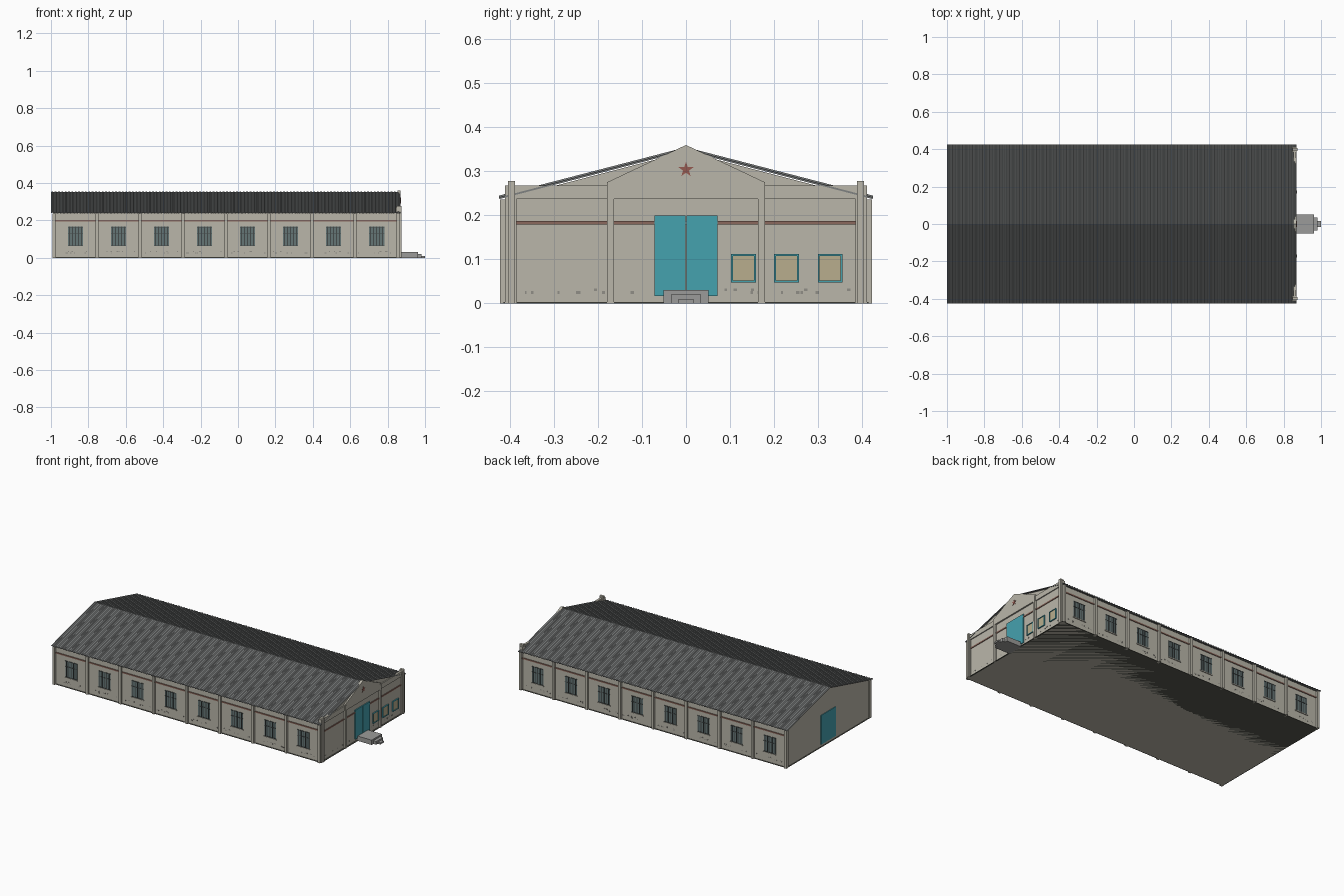
import bpy, math, random

if "Cube" in bpy.data.objects:
    bpy.data.objects.remove(bpy.data.objects["Cube"])
random.seed(4)


def mat(name, r, g, b):
    m = bpy.data.materials.new(name)
    m.diffuse_color = (r, g, b, 1)
    m.use_nodes = True
    m.node_tree.nodes["Principled BSDF"].inputs["Base Color"].default_value = m.diffuse_color
    return m


PLASTER = mat("plaster", 0.49, 0.47, 0.40)
ROOF = mat("roof_grey", 0.21, 0.22, 0.22)
TEAL = mat("teal_paint", 0.06, 0.36, 0.43)
TAN = mat("tan_board", 0.48, 0.42, 0.27)
BROWN = mat("brown_stripe", 0.26, 0.14, 0.11)
GLASS = mat("dark_glass", 0.13, 0.18, 0.18)
BAR = mat("window_bar", 0.06, 0.07, 0.07)
BRICK = mat("bare_patch", 0.28, 0.27, 0.24)
STONE = mat("step_stone", 0.33, 0.33, 0.32)


def mesh(name, verts, faces, m):
    me = bpy.data.meshes.new(name)
    me.from_pydata(verts, [], faces)
    me.materials.append(m)
    ob = bpy.data.objects.new(name, me)
    bpy.context.collection.objects.link(ob)
    return ob


def boxes(name, ranges, m):
    """One object from many boxes, each (x0, x1, y0, y1, z0, z1)."""
    v, f = [], []
    for x0, x1, y0, y1, z0, z1 in ranges:
        y0, y1 = min(y0, y1), max(y0, y1)
        n = len(v)
        for z in (z0, z1):
            v += [(x0, y0, z), (x1, y0, z), (x1, y1, z), (x0, y1, z)]
        quads = [(0, 3, 2, 1), (4, 5, 6, 7), (0, 1, 5, 4),
                 (1, 2, 6, 5), (2, 3, 7, 6), (3, 0, 4, 7)]
        f += [tuple(n + i for i in q) for q in quads]
    return mesh(name, v, f, m)


def prism(name, pts, x0, x1, m):
    """Counter-clockwise y,z outline extruded along x."""
    n = len(pts)
    v = [(x, y, z) for x in (x0, x1) for y, z in pts]
    f = [tuple(range(n))[::-1], tuple(range(n, 2 * n))]
    f += [(i, (i + 1) % n, n + (i + 1) % n, n + i) for i in range(n)]
    return mesh(name, v, f, m)


W = 0.41        # half width of the hall
X0, X1 = -0.985, 0.86
BAY = 0.23

# Main hall with gabled ends
prism("hall_walls", [(-W, 0), (W, 0), (W, 0.238), (0, 0.345), (-W, 0.238)], X0, X1, PLASTER)

# Corrugated roof sheet running over the ridge
waves = 104
step = 1.868 / (waves * 4)
verts, faces = [], []
for i in range(waves * 4 + 1):
    x = -1 + i * step
    h = 0.004 if i % 4 in (1, 2) else 0.0
    verts += [(x, -0.425, 0.241 + h), (x, 0, 0.351 + h), (x, 0.425, 0.241 + h)]
    if i:
        a, b = 3 * i - 3, 3 * i
        faces += [(a, b, b + 1, a + 1), (a + 1, b + 1, b + 2, a + 2)]
roof = mesh("corrugated_roof", verts, faces, ROOF)
sol = roof.modifiers.new("thickness", "SOLIDIFY")
sol.thickness = 0.004
sol.offset = -1

# Long sides: pilasters, stripe, windows, worn patches
pil, stripe, glass, bars, sills, worn = [], [], [], [], [], []
for s in (-1, 1):
    stripe.append((X0, X1, s * (W - 0.004), s * (W + 0.004), 0.194, 0.202))
    for i in range(9):
        c = -0.984 + i * BAY
        pil.append((c - 0.008, c + 0.008, s * (W - 0.01), s * 0.423, 0, 0.236))
    for i in range(8):
        c = -0.869 + i * BAY
        glass.append((c - 0.041, c + 0.041, s * (W - 0.004), s * (W + 0.001), 0.064, 0.166))
        for k in range(5):
            bx = c - 0.032 + k * 0.016
            bars.append((bx - 0.002, bx + 0.002, s * W, s * (W + 0.003), 0.064, 0.166))
        for z in (0.065, 0.13, 0.164):
            bars.append((c - 0.041, c + 0.041, s * W, s * (W + 0.003), z - 0.0015, z + 0.0015))
        sills.append((c - 0.044, c + 0.044, s * (W - 0.004), s * (W + 0.005), 0.058, 0.063))
        for k in range(8):
            px = c + random.uniform(-0.1, 0.095)
            z = random.choice((0.023, 0.03))
            worn.append((px, px + random.uniform(0.004, 0.009), s * (W - 0.003),
                         s * (W + 0.001), z, z + 0.006))
boxes("side_pilasters", pil, PLASTER)
boxes("side_stripes", stripe, BROWN)
boxes("side_window_glass", glass, GLASS)
boxes("side_window_bars", bars, BAR)
boxes("side_window_sills", sills, PLASTER)

# Facade at the +x end: raised upper bands, pediment, pilasters, corner posts
band, posts = [], []
for s in (-1, 1):
    band.append((0.852, 0.866, s * 0.17, s * 0.395, 0.237, 0.268))
    posts += [(0.848, 0.873, s * 0.389, s * 0.405, 0, 0.278),
              (0.845, 0.868, s * 0.385, s * 0.411, 0, 0.268),
              (0.85, 0.871, s * 0.164, s * 0.18, 0, 0.27)]
boxes("facade_upper_bands", band, PLASTER)
boxes("facade_posts", posts, PLASTER)
prism("facade_pediment", [(-0.18, 0.237), (0.18, 0.237), (0.18, 0.275), (0, 0.36), (-0.18, 0.275)],
      0.852, 0.869, PLASTER)
boxes("facade_stripe", [(0.85, 0.864, a, b, 0.179, 0.187)
                        for a, b in ((-0.389, -0.18), (-0.164, 0.164), (0.18, 0.389))], BROWN)

# Five-pointed star on the pediment
star = []
for k in range(10):
    r = 0.018 if k % 2 == 0 else 0.007
    a = math.pi / 2 + k * math.pi / 5
    star.append((r * math.cos(a), 0.304 + r * math.sin(a)))
prism("pediment_star", star, 0.865, 0.8715, mat("star_red", 0.30, 0.10, 0.08))

# Boarded facade windows with frames
frames, boards = [], []
for c in (0.1305, 0.2285, 0.3275):
    y0, y1, z0, z1, t = c - 0.028, c + 0.028, 0.048, 0.112, 0.004
    frames += [(0.855, 0.867, y0, y0 + t, z0, z1), (0.855, 0.867, y1 - t, y1, z0, z1),
               (0.855, 0.867, y0 + t, y1 - t, z0, z0 + t),
               (0.855, 0.867, y0 + t, y1 - t, z1 - t, z1)]
    boards.append((0.855, 0.8635, y0 + t, y1 - t, z0 + t, z1 - t))
boxes("facade_window_frames", frames, TEAL)
boxes("facade_window_boards", boards, TAN)

# Worn patches on the facade
for k in range(26):
    y = random.uniform(-0.38, 0.375)
    if abs(y) > 0.075:
        z = random.choice((0.022, 0.028))
        worn.append((0.856, 0.861, y, y + random.uniform(0.004, 0.009), z, z + 0.006))
boxes("worn_patches", worn, BRICK)

# Double doors at both ends
boxes("front_doors", [(0.855, 0.866, -0.072, -0.001, 0.017, 0.2),
                      (0.855, 0.866, 0.001, 0.072, 0.017, 0.2)], TEAL)
boxes("back_doors", [(X0 - 0.004, X0 + 0.004, -0.072, -0.001, 0.017, 0.2),
                     (X0 - 0.004, X0 + 0.004, 0.001, 0.072, 0.017, 0.2)], TEAL)

# Entrance landing and steps
boxes("entrance_steps", [(0.86, 0.963, -0.051, 0.051, 0, 0.03),
                         (0.963, 0.982, -0.034, 0.034, 0, 0.02),
                         (0.982, 1.0, -0.017, 0.017, 0, 0.01)], STONE)

# Dark floor slab
boxes("floor_slab", [(-0.99, 0.868, -0.415, 0.415, 0, 0.003)], mat("floor_dark", 0.10, 0.10, 0.08))
